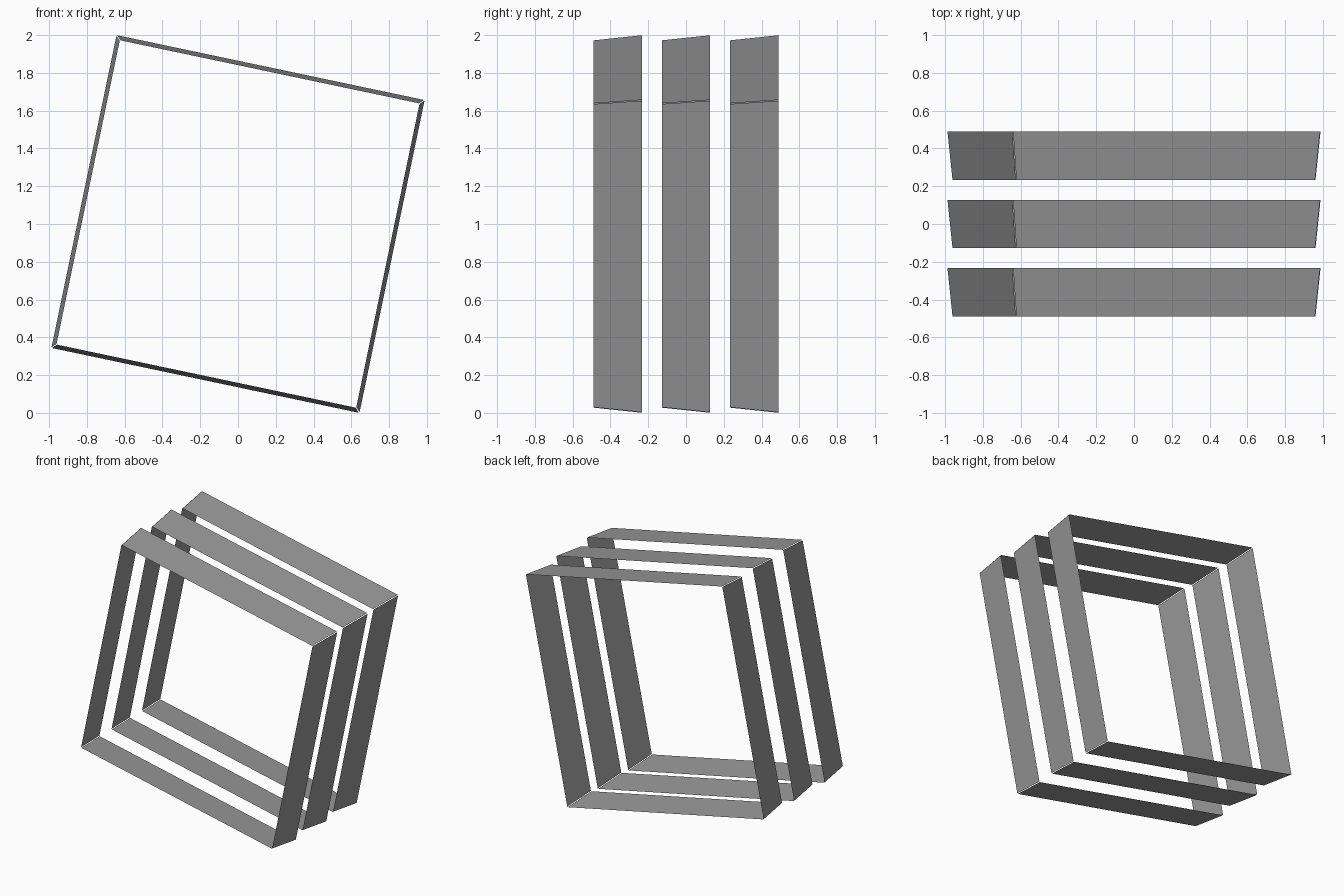
import bpy
from mathutils import Vector

if "Cube" in bpy.data.objects:
    bpy.data.objects.remove(bpy.data.objects["Cube"])

# Tilted rectangle, half-turn symmetric about the centre (x, z)
half = [Vector((-0.643, 1.0)), Vector((0.988, 0.656))]
corners = half + [-p for p in half]
FRONT_SCALE = 0.973   # each ring narrows toward the front
GAP = 0.002           # hairline gap at the panel ends
DEPTH, SPACING = 0.255, 0.361

dark_grey = bpy.data.materials.new("dark_grey")
dark_grey.diffuse_color = (0.32, 0.32, 0.32, 1.0)
dark_grey.use_nodes = True
dark_grey.node_tree.nodes["Principled BSDF"].inputs["Base Color"].default_value = dark_grey.diffuse_color


def panel(name, a, b, y0, y1):
    a, b = a.lerp(b, GAP), b.lerp(a, GAP)
    fa, fb = a * FRONT_SCALE, b * FRONT_SCALE
    verts = [(p.x, y, p.y + 1.0) for p, y in ((fa, y0), (fb, y0), (b, y1), (a, y1))]
    mesh = bpy.data.meshes.new(name)
    mesh.from_pydata(verts, [], [(0, 1, 2, 3)])
    mesh.materials.append(dark_grey)
    ob = bpy.data.objects.new(name, mesh)
    bpy.context.collection.objects.link(ob)


# Three identical flared rings of four thin panels
for ring, label in enumerate(("front", "middle", "back")):
    yc = (ring - 1) * SPACING
    for i, side in enumerate(("top", "right", "bottom", "left")):
        panel(f"{label}_ring_{side}_panel", corners[i], corners[(i + 1) % 4],
              yc - DEPTH / 2, yc + DEPTH / 2)
